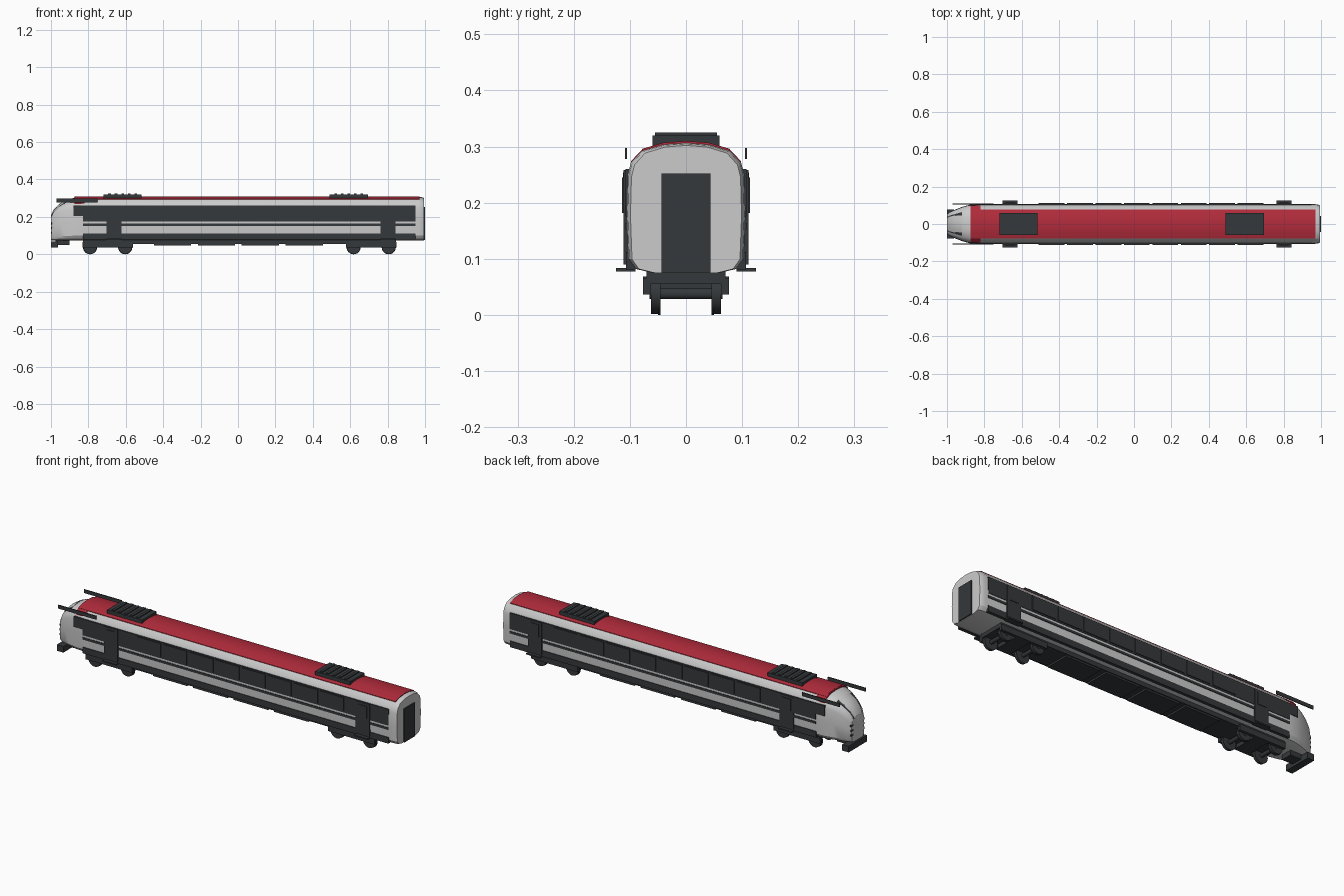
import bpy, bmesh, math

if "Cube" in bpy.data.objects:
    bpy.data.objects.remove(bpy.data.objects["Cube"])

def material(name, rgb):
    m = bpy.data.materials.new(name)
    m.diffuse_color = (*rgb, 1)
    m.use_nodes = True
    m.node_tree.nodes["Principled BSDF"].inputs["Base Color"].default_value = m.diffuse_color
    return m

DARK = material("dark_grey", (0.035, 0.04, 0.043))
RED = material("roof_red", (0.45, 0.025, 0.045))

def finish(name, bm, mat=None, smooth=0):
    bmesh.ops.recalc_face_normals(bm, faces=bm.faces)
    me = bpy.data.meshes.new(name)
    bm.to_mesh(me)
    bm.free()
    ob = bpy.data.objects.new(name, me)
    bpy.context.collection.objects.link(ob)
    if mat:
        me.materials.append(mat)
    if smooth:
        bpy.ops.object.select_all(action='DESELECT')
        ob.select_set(True)
        bpy.context.view_layer.objects.active = ob
        bpy.ops.object.shade_smooth_by_angle(angle=math.radians(smooth))
    return ob

def loft(name, rings, mat=None, smooth=30):
    bm = bmesh.new()
    vs = [[bm.verts.new(p) for p in r] for r in rings]
    n = len(rings[0])
    for a, b in zip(vs, vs[1:]):
        for i in range(n):
            j = (i + 1) % n
            bm.faces.new((a[i], a[j], b[j], b[i]))
    bm.faces.new(vs[0])
    bm.faces.new(vs[-1])
    return finish(name, bm, mat, smooth)

def box(name, x0, x1, y0, y1, z0, z1, mat=DARK):
    bm = bmesh.new()
    bmesh.ops.create_cube(bm, size=1)
    for v in bm.verts:
        v.co.x = (x0 + x1) / 2 + v.co.x * (x1 - x0)
        v.co.y = (y0 + y1) / 2 + v.co.y * (y1 - y0)
        v.co.z = (z0 + z1) / 2 + v.co.z * (z1 - z0)
    return finish(name, bm, mat)

def pair(name, x0, x1, y0, y1, z0, z1, mat=DARK):
    box(name + "_left", x0, x1, y0, y1, z0, z1, mat)
    box(name + "_right", x0, x1, -y1, -y0, z0, z1, mat)

def wheel(name, x, y, z, r, w):
    bm = bmesh.new()
    bmesh.ops.create_cone(bm, cap_ends=True, segments=24, radius1=r, radius2=r, depth=w)
    for v in bm.verts:
        a, b, c = v.co
        v.co = (x + a, y + c, z + b)
    return finish(name, bm, DARK, 30)

# Body cross-section, half profile from the floor to the roof ridge
HALF = [(0.06, 0.075), (0.09, 0.082), (0.103, 0.10), (0.106, 0.18), (0.104, 0.25),
        (0.098, 0.272), (0.078, 0.293), (0.04, 0.304), (0, 0.307)]

def section(x, hw, top, low=0.075):
    s, t = hw / 0.106, (top - low) / 0.232
    h = [(y * s, low + (z - 0.075) * t) for y, z in HALF]
    return [(x, y, z) for y, z in h] + [(x, -y, z) for y, z in reversed(h[:-1])]

# Body shell with tapered nose on -x and slightly drawn-in rear end
NOSE = [(-1.0, 0.052, 0.205), (-0.985, 0.064, 0.235), (-0.955, 0.077, 0.266),
        (-0.92, 0.091, 0.287), (-0.875, 0.104, 0.303), (-0.83, 0.106, 0.307)]
STATIONS = NOSE + [(0.965, 0.106, 0.307), (0.985, 0.104, 0.305), (0.994, 0.099, 0.302)]
loft("body_shell", [section(*s) for s in STATIONS])

# Red roof skin, wider behind the cab
def roof(name, x0, x1, half, mat, lift=0.003):
    r = [(y, z) for y, z in half] + [(-y, z) for y, z in reversed(half[:-1])]
    loft(name, [[(x, y, z + lift) for y, z in r] + [(x, y, z - 0.004) for y, z in reversed(r)]
                for x in (x0, x1)], mat)

roof("roof_red_panel", -0.87, 0.97, HALF[6:], RED)
roof("roof_red_cab_panel", -0.875, -0.82, HALF[5:], RED, 0.002)

# Windscreen on the sloping nose, with dark surround
def screen(name, k, lift, low, mat):
    rings = []
    for x, hw, top in NOSE[:4]:
        s, t = hw / 0.106, (top - 0.075) / 0.232
        pts = [(p * k, 0.075 + (z - 0.075) * t) for p, z in HALF[6:]]
        r = [(y * s, z) for y, z in pts] + [(-y * s, z) for y, z in reversed(pts[:-1])]
        rings.append([(x - lift * 0.3, y, z + lift) for y, z in r]
                     + [(x, y, z - 0.006) for y, z in reversed(r)])
    loft(name, rings, mat)

screen("windscreen_surround", 0.95, 0.001, 0, DARK)
screen("windscreen", 0.82, 0.003, 0, None)

# Headlamps, marker lamps and bumper beam
for i, z in enumerate((0.115, 0.14, 0.165)):
    pair(f"front_lamp_{i}", -1.0, -0.975, 0.036, 0.056, z - 0.005, z + 0.005)
box("front_bumper", -1.0, -0.962, -0.077, 0.077, 0.036, 0.068)
box("bumper_bracket", -0.975, -0.90, -0.03, 0.03, 0.05, 0.078)

# Side bands: window strip, cab window, thin stripe and skirt
pair("window_band", -0.83, 0.95, 0.098, 0.108, 0.175, 0.26)
pair("cab_side_window", -0.88, -0.82, 0.096, 0.108, 0.205, 0.26)
pair("thin_stripe", -0.83, 0.95, 0.10, 0.108, 0.152, 0.164)
pair("side_skirt", -0.83, 0.95, 0.09, 0.107, 0.08, 0.112)

# Passenger windows
for i in range(8):
    x = -0.51 + i * 0.152
    pair(f"window_{i}", x, x + 0.138, 0.106, 0.112, 0.183, 0.254)

# Doors, entry steps and door windows
for n, x in (("front", -0.662), ("rear", 0.802)):
    pair(n + "_door", x - 0.04, x + 0.04, 0.10, 0.111, 0.09, 0.258)
    pair(n + "_door_window", x - 0.025, x + 0.025, 0.108, 0.114, 0.182, 0.245)
    pair(n + "_door_step", x - 0.04, x + 0.04, 0.09, 0.125, 0.077, 0.084)

# Rails beside the cab roof
pair("cab_rail", -0.97, -0.75, 0.105, 0.109, 0.278, 0.297)

# End gangway door
box("gangway_door", 0.985, 1.0, -0.044, 0.044, 0.076, 0.252)

# Roof air-conditioning units with ribs
for n, x in (("front", -0.617), ("rear", 0.592)):
    box(n + "_roof_unit", x - 0.102, x + 0.102, -0.06, 0.06, 0.298, 0.32)
    for i in range(5):
        rx = x - 0.07 + i * 0.035
        box(f"{n}_roof_unit_rib_{i}", rx - 0.007, rx + 0.007, -0.055, 0.055, 0.318, 0.325)

# Underframe and equipment boxes
box("underframe", -0.83, 0.845, -0.07, 0.07, 0.055, 0.078)
for i in range(4):
    x = -0.45 + i * 0.235
    box(f"equipment_box_{i}", x, x + 0.2, -0.065, 0.065, 0.046, 0.06)

# Bogies: side frames, cross beam, axles and wheels
for n, x in (("front", -0.697), ("rear", 0.712)):
    pair(n + "_bogie_frame", x - 0.135, x + 0.135, 0.062, 0.077, 0.036, 0.066)
    box(n + "_bogie_beam", x - 0.04, x + 0.04, -0.07, 0.07, 0.036, 0.06)
    for i, wx in enumerate((x - 0.094, x + 0.094)):
        wheel(f"{n}_axle_{i}", wx, 0, 0.038, 0.01, 0.13)
        for s, side in ((1, "left"), (-1, "right")):
            wheel(f"{n}_wheel_{i}_{side}", wx, s * 0.054, 0.038, 0.036, 0.016)
            wheel(f"{n}_wheel_flange_{i}_{side}", wx, s * 0.0475, 0.038, 0.038, 0.004)
